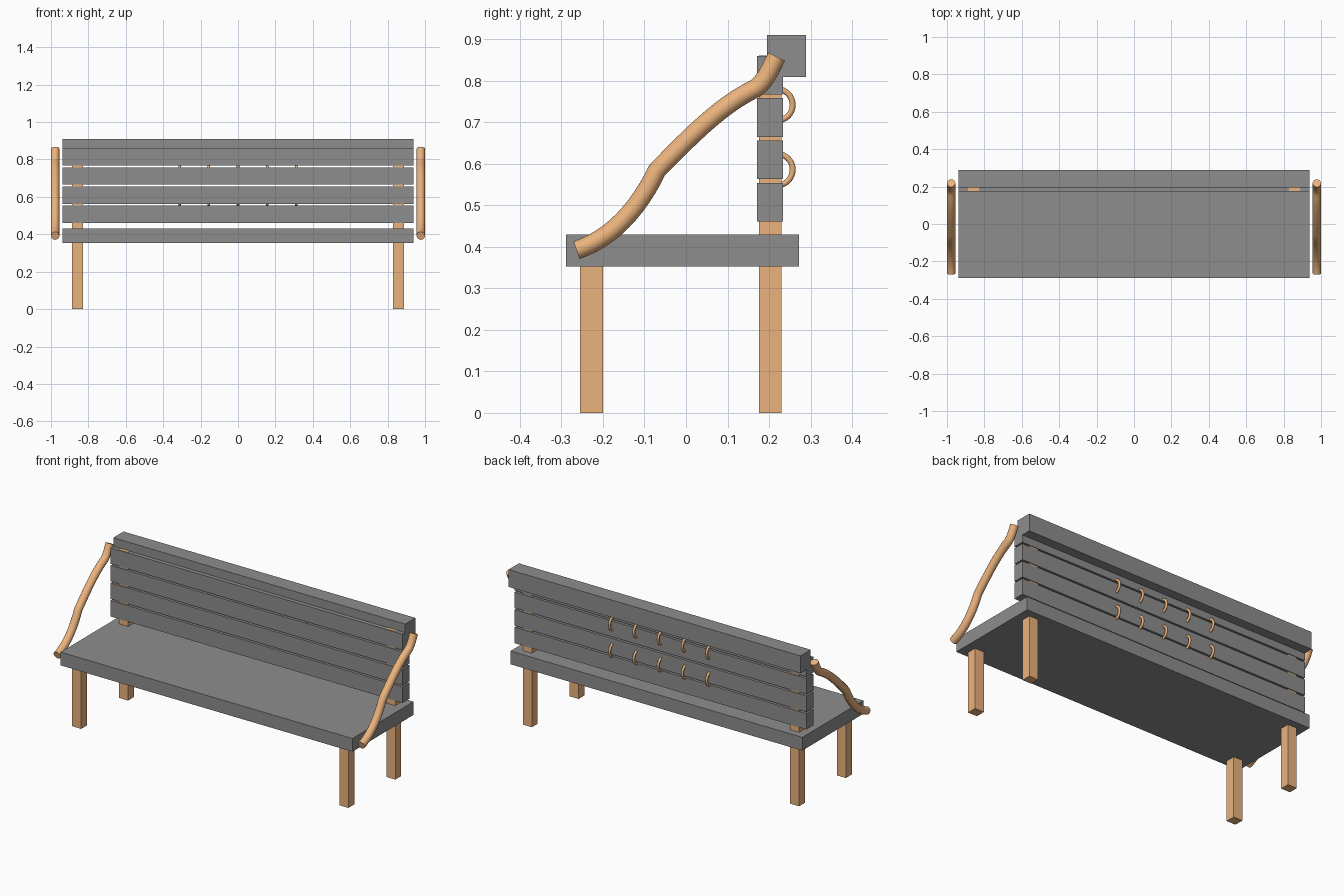
import bpy
from math import pi

if "Cube" in bpy.data.objects:
    bpy.data.objects.remove(bpy.data.objects["Cube"])


def material(name, rgb):
    m = bpy.data.materials.new(name)
    m.diffuse_color = (*rgb, 1)
    m.use_nodes = True
    m.node_tree.nodes["Principled BSDF"].inputs["Base Color"].default_value = m.diffuse_color
    return m


wood = material("tan_wood", (0.83, 0.45, 0.205))
slate = material("dark_grey", (0.27, 0.27, 0.27))


def box(name, x, y, z, mat):
    """Box spanning the given (min, max) ranges."""
    bpy.ops.mesh.primitive_cube_add(size=1, location=[sum(r) / 2 for r in (x, y, z)])
    o = bpy.context.object
    o.name = name
    o.scale = [r[1] - r[0] for r in (x, y, z)]
    bpy.ops.object.transform_apply(location=False, rotation=False, scale=True)
    o.data.materials.append(mat)
    return o


# Seat, backrest slats and top rail
WIDE = (-0.938, 0.938)
box("seat", WIDE, (-0.289, 0.272), (0.353, 0.43), slate)
for i in range(4):
    z = 0.461 + i * 0.102
    box(f"back_slat_{i + 1}", WIDE, (0.171, 0.234), (z, z + 0.093), slate)
box("top_rail", WIDE, (0.195, 0.289), (0.809, 0.91), slate)

# Armrest path: (y, z) for left handle, point, right handle
ARM = [((-0.30, 0.38), (-0.264, 0.392), (-0.18, 0.42)),
       ((-0.115, 0.49), (-0.07, 0.584), (0.0, 0.655)),
       ((0.08, 0.74), (0.166, 0.781), (0.19, 0.797)),
       ((0.203, 0.827), (0.218, 0.858), (0.23, 0.885))]


def armrest(name, x):
    cu = bpy.data.curves.new(name, 'CURVE')
    cu.dimensions = '3D'
    cu.bevel_depth = 0.0225
    cu.bevel_resolution = 6
    cu.resolution_u = 12
    cu.use_fill_caps = True
    sp = cu.splines.new('BEZIER')
    sp.bezier_points.add(len(ARM) - 1)
    for p, (hl, co, hr) in zip(sp.bezier_points, ARM):
        p.handle_left_type = p.handle_right_type = 'FREE'
        p.co, p.handle_left, p.handle_right = (x, *co), (x, *hl), (x, *hr)
    o = bpy.data.objects.new(name, cu)
    bpy.context.collection.objects.link(o)
    bpy.ops.object.select_all(action='DESELECT')
    o.select_set(True)
    bpy.context.view_layer.objects.active = o
    bpy.ops.object.convert(target='MESH')
    o = bpy.context.object
    o.name = name
    o.data.materials.clear()
    o.data.materials.append(wood)
    bpy.ops.object.shade_smooth_by_angle(angle=pi / 5)


# Legs and armrests on both sides
for side, s in (("left", -1), ("right", 1)):
    x = tuple(sorted((s * 0.83, s * 0.888)))
    box(f"front_leg_{side}", x, (-0.255, -0.2), (0, 0.354), wood)
    box(f"back_leg_{side}", x, (0.176, 0.23), (0, 0.861), wood)
    armrest(f"armrest_{side}", s * 0.9775)

# Two rows of rings on the back
for row, z in (("lower", 0.586), ("upper", 0.742)):
    for i in range(5):
        bpy.ops.mesh.primitive_torus_add(
            major_radius=0.038, minor_radius=0.007, major_segments=32,
            minor_segments=12, location=((i - 2) * 0.156, 0.219, z),
            rotation=(0, pi / 2, 0))
        ring = bpy.context.object
        ring.name = f"ring_{row}_{i + 1}"
        ring.data.materials.append(wood)
        bpy.ops.object.shade_smooth()
